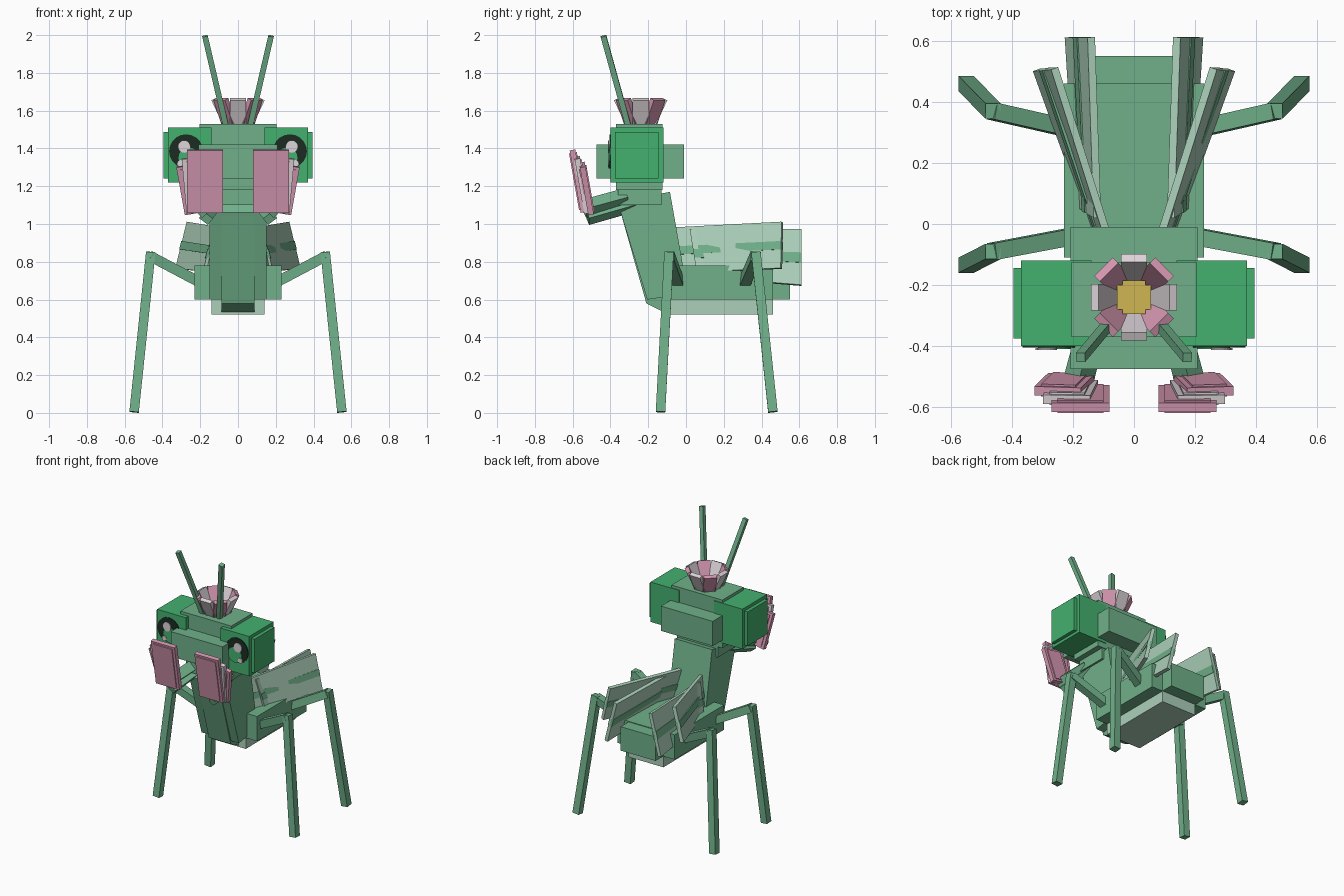
import bpy, bmesh, math
from mathutils import Vector, Matrix

if "Cube" in bpy.data.objects:
    bpy.data.objects.remove(bpy.data.objects["Cube"])


def material(name, r, g, b):
    lin = [((c / 255 + 0.055) / 1.055) ** 2.4 for c in (r, g, b)]
    m = bpy.data.materials.new(name)
    m.diffuse_color = (*lin, 1)
    m.use_nodes = True
    m.node_tree.nodes["Principled BSDF"].inputs["Base Color"].default_value = m.diffuse_color
    return m


GREEN = material("leaf green", 112, 176, 138)
EYE = material("bright eye green", 68, 176, 110)
PALE = material("pale wing green", 172, 208, 186)
PINK = material("petal pink", 214, 152, 178)
WHITE = material("petal white", 220, 212, 216)
YELLOW = material("flower yellow", 208, 182, 84)
BLACK = material("pupil black", 28, 44, 34)


def finish(name, bm, mat):
    bmesh.ops.recalc_face_normals(bm, faces=bm.faces)
    me = bpy.data.meshes.new(name)
    bm.to_mesh(me)
    bm.free()
    me.materials.append(mat)
    ob = bpy.data.objects.new(name, me)
    bpy.context.collection.objects.link(ob)
    return ob


def box(name, lo, hi, mat, matrix=None):
    lo, hi = Vector(lo), Vector(hi)
    bm = bmesh.new()
    bmesh.ops.create_cube(bm, size=1)
    for v in bm.verts:
        v.co = (lo + hi) / 2 + v.co * (hi - lo)
    if matrix:
        bm.transform(matrix)
    return finish(name, bm, mat)


def bar(name, a, b, width, mat, depth=None):
    """Square beam between two points."""
    a, b = Vector(a), Vector(b)
    d = b - a
    z = d.normalized()
    x = Vector((0, 1, 0)).cross(z).normalized()
    y = z.cross(x)
    rot = Matrix((x, y, z)).transposed().to_4x4()
    dep = depth or width
    return box(name, (-width / 2, -dep / 2, 0), (width / 2, dep / 2, d.length), mat,
               Matrix.Translation(a) @ rot)


def profile(name, pts, half, mat):
    """Side outline (y, z) extruded across x."""
    bm = bmesh.new()
    f = bm.faces.new([bm.verts.new((-half, y, z)) for y, z in pts])
    r = bmesh.ops.extrude_face_region(bm, geom=[f])
    bmesh.ops.translate(bm, vec=(2 * half, 0, 0),
                        verts=[v for v in r["geom"] if isinstance(v, bmesh.types.BMVert)])
    return finish(name, bm, mat)


def plate(name, corners, thick, mat):
    """Four-cornered panel with thickness on both sides."""
    c = [Vector(p) for p in corners]
    n = (c[2] - c[0]).cross(c[3] - c[1]).normalized() * thick / 2
    bm = bmesh.new()
    top = [bm.verts.new(p + n) for p in c]
    bot = [bm.verts.new(p - n) for p in c]
    bm.faces.new(top)
    bm.faces.new(bot[::-1])
    for i in range(4):
        j = (i + 1) % 4
        bm.faces.new((top[i], bot[i], bot[j], top[j]))
    return finish(name, bm, mat)


def wing(name, root_top, root_bot, tip_top, tip_bot):
    a, b, c, d = map(Vector, (root_top, root_bot, tip_top, tip_bot))
    plate(name, (a, b, d, c), 0.025, PALE)
    # green vein along the middle
    plate(name + "_vein", (a.lerp(b, .42), a.lerp(b, .6), d.lerp(c, .4), d.lerp(c, .58)),
          0.033, GREEN)


def disc(name, x, y, z, r, mat):
    bm = bmesh.new()
    bmesh.ops.create_cone(bm, cap_ends=True, segments=20, radius1=r, radius2=r, depth=0.006)
    bm.transform(Matrix.Translation((x, y, z)) @ Matrix.Rotation(math.pi / 2, 4, 'X'))
    return finish(name, bm, mat)


# body
box("abdomen", (-.23, -.11, .60), (.23, .46, .78), GREEN)
box("tail", (-.14, .40, .601), (.14, .55, .775), GREEN)
box("belly", (-.14, -.11, .52), (.14, .46, .61), PALE)
profile("thorax", [(-.345, 1.06), (-.205, .60), (.01, .63), (-.085, 1.17), (-.30, 1.13)],
        .15, GREEN)
profile("keel", [(-.34, 1.04), (-.21, .58), (-.12, .535), (-.10, .70), (-.25, 1.04)],
        .088, GREEN)
box("collar", (-.165, -.36, 1.10), (.165, -.13, 1.2), GREEN)

# head
box("head", (-.205, -.37, 1.18), (.205, -.125, 1.53), GREEN)
box("head_band", (-.208, -.475, 1.24), (.208, -.01, 1.42), GREEN)

for s, side in ((1, "right"), (-1, "left")):
    def P(x, y, z):
        return (s * x, y, z)

    def sbox(name, x0, x1, y0, y1, z0, z1, mat, matrix=None):
        xa, xb = sorted((s * x0, s * x1))
        return box(f"{name}_{side}", (xa, y0, z0), (xb, y1, z1), mat, matrix)

    # eyes: block with a raised outer layer, painted pupil and glints
    sbox("eye", .14, .37, -.40, -.12, 1.22, 1.51, EYE)
    sbox("eye_outer", .165, .395, -.375, -.145, 1.24, 1.487, EYE)
    disc(f"pupil_{side}", s * .275, -.402, 1.385, .09, BLACK)
    disc(f"iris_{side}", s * .26, -.406, 1.35, .055, EYE)
    disc(f"glint_{side}", s * .285, -.410, 1.41, .033, WHITE)
    disc(f"small_glint_{side}", s * .305, -.410, 1.32, .018, WHITE)

    # antennae
    bar(f"antenna_{side}", P(.06, -.30, 1.50), P(.175, -.437, 1.995), .03, GREEN)

    # walking legs
    for leg, hip, knee, foot in (
            ("front", (.20, -.04, .69), (.465, -.09, .83), (.55, -.135, .005)),
            ("rear", (.20, .31, .69), (.465, .37, .83), (.55, .46, .005))):
        bar(f"{leg}_thigh_{side}", P(*hip), P(*knee), .055, GREEN)
        top = Vector(knee) + Vector((-.003, 0, .02))
        bar(f"{leg}_shin_{side}", P(*top), P(*foot), .05, GREEN)

    # grasping arms
    bar(f"upper_arm_{side}", P(.11, -.24, 1.11), P(.17, -.52, 1.03), .06, GREEN, .045)
    bar(f"forearm_{side}", P(.13, -.32, 1.14), P(.19, -.54, 1.08), .07, GREEN, .07)

    # petal claws: three leaning layers, fanned outward
    for i, (cx, w, y, h, mat, fan) in enumerate((
            (.175, .19, -.543, .335, PINK, 0),
            (.195, .155, -.525, .295, WHITE, 5),
            (.205, .155, -.505, .26, PINK, 10))):
        m = (Matrix.Translation((s * cx, y, 1.062)) @ Matrix.Rotation(math.radians(10), 4, 'X')
             @ Matrix.Rotation(math.radians(s * fan), 4, 'Y'))
        box(f"claw_petal_{i}_{side}", (-w / 2, -.015, 0), (w / 2, .015, h), mat, m)
        box(f"claw_petal_core_{i}_{side}", (-w / 2 + .02, -.021, .015),
            (w / 2 - .02, .021, h - .015), mat, m)

    # wings
    wing(f"forewing_{side}", P(.08, -.06, .98), P(.13, -.02, .74),
         P(.26, .51, 1.01), P(.32, .505, .765))
    wing(f"hindwing_{side}", P(.12, .02, .97), P(.18, .06, .72),
         P(.14, .612, .97), P(.215, .612, .675))

# flower on the head
for i in range(8):
    m = (Matrix.Translation((0, -.24, 1.525)) @ Matrix.Rotation(i * math.pi / 4, 4, 'Z')
         @ Matrix.Translation((.065, 0, 0)) @ Matrix.Rotation(math.radians(25), 4, 'Y'))
    box(f"flower_petal_{i}", (-.014, -.043, 0), (.014, .043, .15),
        PINK if i % 2 else WHITE, m)
box("flower_center", (-.055, -.28, 1.525), (.055, -.20, 1.56), YELLOW)
box("flower_center_cross", (-.038, -.295, 1.525), (.038, -.185, 1.563), YELLOW)
